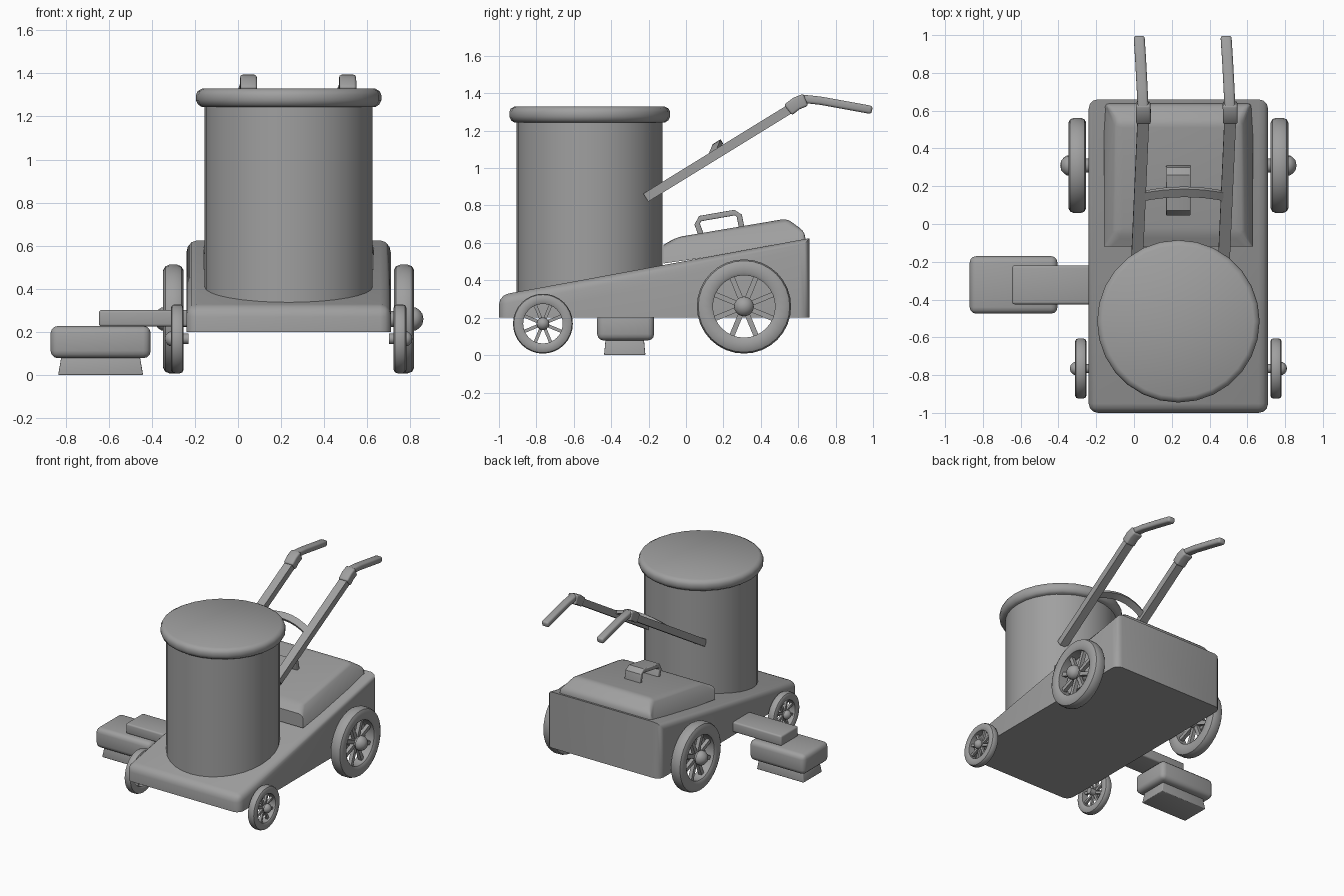
import bpy, bmesh, math
from mathutils import Vector, Matrix

if "Cube" in bpy.data.objects:
    bpy.data.objects.remove(bpy.data.objects["Cube"])

grey = bpy.data.materials.new("plain grey")
grey.use_nodes = True
grey.diffuse_color = (0.35, 0.35, 0.35, 1)
grey.node_tree.nodes["Principled BSDF"].inputs["Base Color"].default_value = (0.35, 0.35, 0.35, 1)

MID = 0.235  # centre line of the cart


def finish(bm, name, angle=35):
    bmesh.ops.recalc_face_normals(bm, faces=bm.faces)
    mesh = bpy.data.meshes.new(name)
    bm.to_mesh(mesh)
    bm.free()
    mesh.shade_smooth()
    mesh.set_sharp_from_angle(angle=math.radians(angle))
    mesh.materials.append(grey)
    ob = bpy.data.objects.new(name, mesh)
    bpy.context.collection.objects.link(ob)
    return ob


def bevel(bm, width, keep=lambda e: True, segments=3):
    edges = [e for e in bm.edges if keep(e)]
    bmesh.ops.bevel(bm, geom=edges, offset=width, segments=segments, profile=0.5,
                    affect='EDGES', clamp_overlap=True)


def box(name, x, y, z, width=0.02, flare=1.0):
    """Rounded box from ranges; flare widens the bottom."""
    bm = bmesh.new()
    bmesh.ops.create_cube(bm, size=1)
    for v in bm.verts:
        k = flare if v.co.z < 0 else 1
        v.co = Vector((sum(x) / 2 + v.co.x * k * (x[1] - x[0]),
                       sum(y) / 2 + v.co.y * k * (y[1] - y[0]),
                       sum(z) / 2 + v.co.z * (z[1] - z[0])))
    bevel(bm, width)
    return finish(bm, name)


def prism(profile, half):
    """Side profile in y and z, extruded across the cart."""
    bm = bmesh.new()
    face = bm.faces.new([bm.verts.new((MID - half, y, z)) for y, z in profile])
    out = bmesh.ops.extrude_face_region(bm, geom=[face])["geom"]
    bmesh.ops.translate(bm, vec=(2 * half, 0, 0),
                        verts=[v for v in out if isinstance(v, bmesh.types.BMVert)])
    bmesh.ops.recalc_face_normals(bm, faces=bm.faces)
    return bm


def lathe(bm, profile, axis, centre, steps, closed=False):
    """Revolve (along, radius) points round the x or z axis."""
    side = Vector((0, 1, 0))
    vs = [bm.verts.new(Vector(centre) + axis * a + side * r) for a, r in profile]
    es = [bm.edges.new(p) for p in zip(vs, vs[1:])]
    if closed:
        es.append(bm.edges.new((vs[-1], vs[0])))
    bmesh.ops.spin(bm, geom=vs + es, cent=centre, axis=axis, angle=math.tau,
                   steps=steps, use_merge=True)
    bmesh.ops.remove_doubles(bm, verts=bm.verts, dist=1e-5)


def strap(bm, path, side, width, thick, round_off=0.0):
    """Rectangular bar along a path; side is its width direction."""
    pts, side, rings = [Vector(p) for p in path], Vector(side), []
    for i, p in enumerate(pts):
        t = (pts[min(i + 1, len(pts) - 1)] - pts[max(i - 1, 0)]).normalized()
        n = t.cross(side).normalized() * thick / 2
        s = side * width / 2
        rings.append([bm.verts.new(p + o) for o in (n + s, n - s, -n - s, -n + s)])
    for a, b in zip(rings, rings[1:]):
        for k in range(4):
            j = (k + 1) % 4
            bm.faces.new((a[k], a[j], b[j], b[k]))
    bm.faces.new(rings[0])
    bm.faces.new(rings[-1])
    if round_off:
        bmesh.ops.recalc_face_normals(bm, faces=bm.faces)
        bevel(bm, round_off, lambda e: e.calc_face_angle(0) > 0.9)


X, Z = Vector((1, 0, 0)), Vector((0, 0, 1))

# Wedge shaped chassis, flat underneath and sharp along the rear top edge
bm = prism([(-1, 0.2), (0.66, 0.2), (0.66, 0.625), (-1, 0.32)], 0.475)


def chassis_edge(e):
    a, b = (v.co for v in e.verts)
    return not (max(a.z, b.z) < 0.21 or min(a.z, b.z) > 0.6)


bevel(bm, 0.05, chassis_edge)
finish(bm, "chassis")

# Pillow shaped rear cover, narrower at the top
bm = prism([(-0.12, 0.49), (0.64, 0.6), (0.635, 0.66), (0.54, 0.73), (-0.05, 0.63), (-0.12, 0.59)], 0.395)
for v in bm.verts:
    if (v.co.y, v.co.z) > (-0.1, 0.61) and v.co.y < 0.6:
        v.co.x = MID + (v.co.x - MID) * 0.82
bevel(bm, 0.03, lambda e: max(v.co.z for v in e.verts) > 0.61)
finish(bm, "rear_cover", 45)

# Cover carrying handle
bm = bmesh.new()
strap(bm, [(MID, 0.085, 0.63), (MID, 0.06, 0.70), (MID, 0.075, 0.73), (MID, 0.26, 0.762),
           (MID, 0.285, 0.745), (MID, 0.3, 0.67)], X, 0.13, 0.03, 0.006)
finish(bm, "cover_handle")

# Drum and its rounded lid
bm = bmesh.new()
lathe(bm, [(0.3, 0), (0.3, 0.39), (1.27, 0.39), (1.27, 0)], Z, (MID, -0.515, 0), 32)
finish(bm, "drum")
bm = bmesh.new()
lathe(bm, [(1.245, 0), (1.245, 0.405), (1.255, 0.42), (1.275, 0.43), (1.3, 0.43),
           (1.318, 0.422), (1.33, 0.4), (1.33, 0)], Z, (MID, -0.515, 0), 28)
finish(bm, "drum_lid", 40)


# Spoked wheels
def wheel(name, sign, offset, y, r, half):
    c = Vector((MID + sign * offset, y, r + 0.008))
    out = X * sign
    bm = bmesh.new()
    tyre = [(-0.8, 0.66), (-1, 0.72), (-1, 0.9), (-0.8, 0.97), (-0.4, 1),
            (0.4, 1), (0.8, 0.97), (1, 0.9), (1, 0.72), (0.8, 0.66)]
    lathe(bm, [(a * half, k * r) for a, k in tyre], out, c, 32, True)
    finish(bm, name + "_tyre")
    bm = bmesh.new()
    for i in range(8):
        a = math.tau * (i + 0.5) / 8
        d = Vector((0, math.cos(a), math.sin(a)))
        strap(bm, [c + d * r * 0.15, c + d * r * 0.7], X, half * 0.6, r * 0.11)
    finish(bm, name + "_spokes")
    bm = bmesh.new()
    hub = [(-0.32, 0), (-0.32, 0.15), (0.1, 0.15), (0.13, 0.21), (0.22, 0.21),
           (0.28, 0.17), (0.34, 0.1), (0.36, 0)]
    lathe(bm, [(a * r, k * r) for a, k in hub], out, c, 16)
    finish(bm, name + "_hub")


for side, sign in (("left", 1), ("right", -1)):
    wheel("rear_wheel_" + side, sign, 0.535, 0.31, 0.252, 0.047)
    wheel("front_wheel_" + side, sign, 0.517, -0.765, 0.16, 0.03)

# Push bars with elbows and drooping grips
for side, x in (("right", 0.015), ("left", 0.475)):
    bm = bmesh.new()
    strap(bm, [(x, -0.215, 0.842), (x + 0.035, 0.57, 1.325)], X, 0.062, 0.05)
    finish(bm, "push_bar_" + side)
    bm = bmesh.new()
    strap(bm, [(x + 0.035, 0.545, 1.31), (x + 0.035, 0.59, 1.345), (x + 0.033, 0.64, 1.365)],
          X, 0.078, 0.07, 0.012)
    finish(bm, "elbow_" + side)
    bm = bmesh.new()
    strap(bm, [(x + 0.033, 0.61, 1.372), (x + 0.028, 0.72, 1.36), (x + 0.02, 0.87, 1.333),
               (x + 0.012, 0.995, 1.31)], X, 0.058, 0.044, 0.014)
    finish(bm, "grip_" + side)

# Arched cross bar between the push bars
bm = bmesh.new()
arch = [i / 8 for i in range(9)]
strap(bm, [(0.035 + 0.46 * t, 0.145 + 0.1 * t * (1 - t), 1.07 + 0.24 * t * (1 - t)) for t in arch],
      Vector((0, 0.85, 0.53)), 0.05, 0.025)
finish(bm, "cross_bar")

# Side arm with brush head
box("brush_arm", (-0.645, -0.2), (-0.425, -0.22), (0.225, 0.302), 0.012)
box("brush_head", (-0.87, -0.405), (-0.475, -0.17), (0.078, 0.228), 0.035)
box("brush_bristles", (-0.82, -0.455), (-0.43, -0.225), (0, 0.085), 0.006, 1.08)
